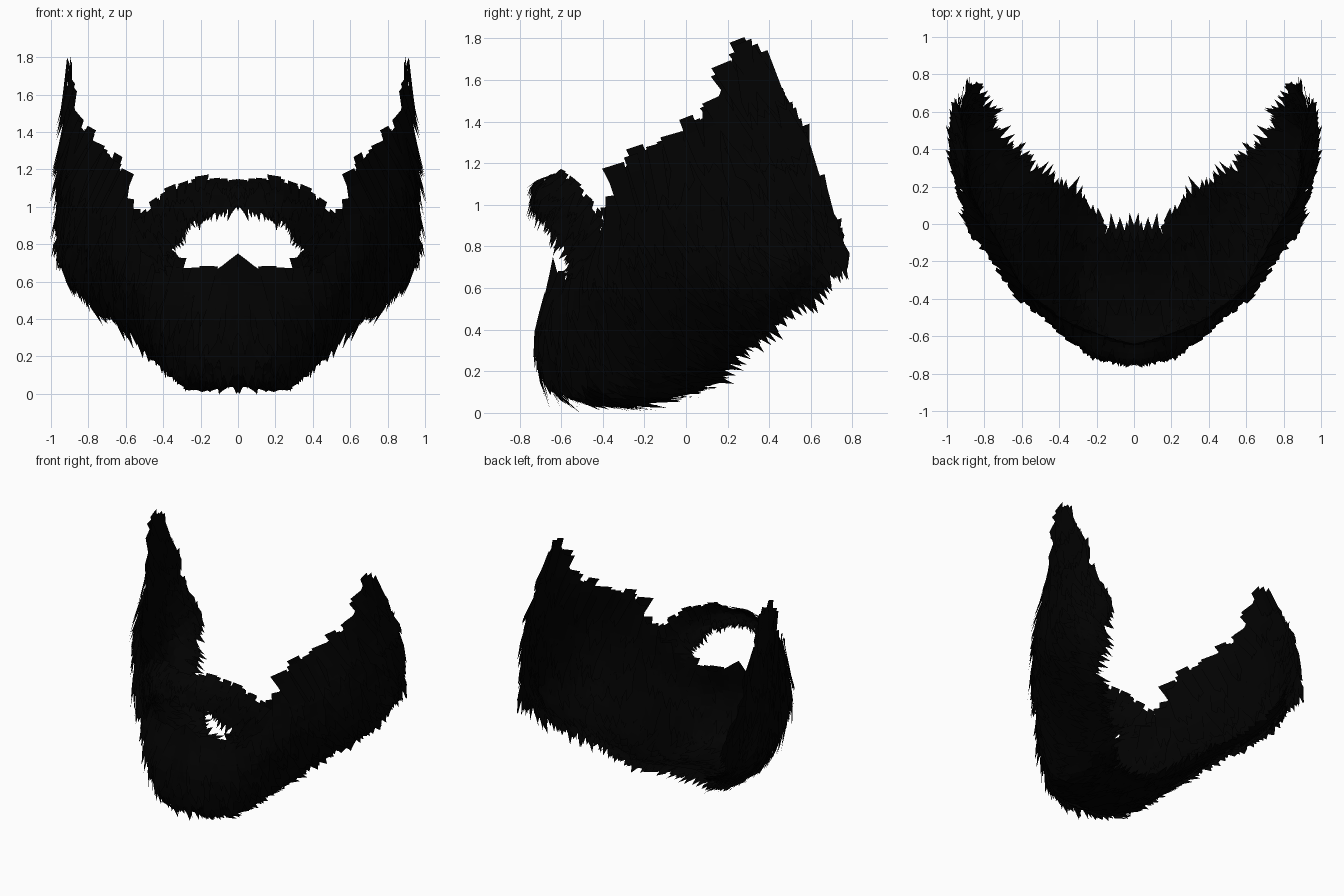
import bpy, bmesh, random
from math import floor
from mathutils import Vector

random.seed(4)
rnd = random.uniform

if "Cube" in bpy.data.objects:
    bpy.data.objects.remove(bpy.data.objects["Cube"], do_unlink=True)

black = bpy.data.materials.new("black_hair")
black.use_nodes = True
hair_colour = (0.0004, 0.0004, 0.0004, 1)
black.diffuse_color = hair_colour
shader = next(n for n in black.node_tree.nodes if n.type == "BSDF_PRINCIPLED")
shader.inputs["Base Color"].default_value = hair_colour
shader.inputs["Roughness"].default_value = 0.9

# Guide columns for one half, chin centre to sideburn, each running from the
# top edge over the jaw to the edge under the neck
BEARD = [
    [(0, -.64, .75), (0, -.7, .4), (0, -.63, .13), (0, -.36, .08), (0, -.1, .12)],
    [(.17, -.6, .64), (.19, -.67, .4), (.2, -.59, .13), (.2, -.31, .07), (.2, -.05, .12)],
    [(.35, -.53, .69), (.37, -.55, .42), (.34, -.43, .15), (.3, -.15, .11), (.29, .08, .16)],
    [(.55, -.38, .91), (.55, -.39, .6), (.5, -.23, .35), (.44, 0, .24), (.39, .16, .24)],
    [(.63, -.28, 1.2), (.71, -.21, .84), (.7, -.05, .56), (.62, .14, .4), (.54, .26, .35)],
    [(.76, -.04, 1.34), (.85, 0, 1), (.86, .13, .7), (.8, .3, .54), (.69, .39, .46)],
    [(.86, .13, 1.47), (.92, .25, 1.15), (.935, .38, .85), (.92, .49, .7), (.81, .55, .61)],
    [(.9, .25, 1.75), (.93, .42, 1.3), (.935, .52, 1.08), (.9, .6, .86), (.85, .65, .73)],
    [(.9, .36, 1.71), (.925, .51, 1.35), (.925, .59, 1.1), (.89, .67, .92), (.85, .72, .75)],
]
# Moustache columns, from under the nose to the mouth corner
MOUSTACHE = [
    [(0, -.66, 1.13), (0, -.72, 1.09), (0, -.73, 1.02)],
    [(.2, -.6, 1.14), (.2, -.67, 1.06), (.2, -.68, .95)],
    [(.39, -.51, 1.06), (.37, -.56, .95), (.32, -.59, .85)],
    [(.54, -.4, .91), (.5, -.45, .8), (.39, -.53, .67)],
]


def spline(points, t):
    """Smooth curve through the points, extended past both ends."""
    n = len(points) - 1
    x = t * n
    i = min(max(floor(x), 0), n - 1)
    f = x - i
    b, c = points[i], points[i + 1]
    a = points[i - 1] if i > 0 else b * 2 - c
    d = points[i + 2] if i + 2 <= n else c * 2 - b
    return b + (c - a) * (f / 2) + (a * 2 - b * 5 + c * 4 - d) * (f * f / 2) \
        + (b * 3 - a - c * 3 + d) * (f ** 3 / 2)


class Patch:
    def __init__(self, columns):
        self.columns = [[Vector(p) for p in col] for col in columns]

    def at(self, u, v):
        return spline([spline(col, v) for col in self.columns], u)

    def frame(self, u, v):
        """Position, sideways direction, downward flow and outward normal."""
        p, e = self.at(u, v), 0.01
        down = (self.at(u, v + e) - p) / e
        normal = down.cross(self.at(u + e, v) - p).normalized()
        return p, normal.cross(down).normalized(), down, normal


def make_object(name, bm):
    mesh = bpy.data.meshes.new(name)
    bm.to_mesh(mesh)
    bm.free()
    mesh.materials.append(black)
    obj = bpy.data.objects.new(name, mesh)
    bpy.context.collection.objects.link(obj)
    obj.modifiers.new("mirror", "MIRROR")
    return obj


def base_sheet(name, patch, nu, nv):
    bm = bmesh.new()
    grid = [[bm.verts.new(patch.at(i / nu, j / nv)) for j in range(nv + 1)]
            for i in range(nu + 1)]
    for i in range(nu):
        for j in range(nv):
            bm.faces.new((grid[i][j], grid[i][j + 1], grid[i + 1][j + 1], grid[i + 1][j]))
    return make_object(name, bm)


def lock(bm, patch, u, v, width, length, lift, jag, side):
    """One flat lock of hair: two strips side by side ending in points."""
    reach = max(patch.frame(u, v)[2].length, 0.2)
    v -= max(0, rnd(-.3, 1) * jag / reach) if v <= 0 else 0
    end = min(v + length / reach, 1 + rnd(-.6, .4) * jag / reach)
    slant = rnd(-.3, .3) * length
    rows = []
    for k in range(4):
        t = k / 3
        p, across, down, normal = patch.frame(u, v + (end - v) * t)
        half = width * (1 - .15 * t) / 2
        base = p + normal * side * (.004 + lift * t) + across * slant * (t - .5)
        rows.append([bm.verts.new(base + across * half * s) for s in (-1, 0, 1)])
    for top, low in zip(rows, rows[1:]):
        for s in range(2):
            bm.faces.new((top[s], low[s], low[s + 1], top[s + 1]))
    flow = down.normalized() + normal * side * .2
    for a, b in zip(rows[-1], rows[-1][1:]):
        middle = (a.co + b.co) / 2
        tip = bm.verts.new(middle + flow * rnd(.2, 1) * width + across * rnd(-.02, .02))
        bm.faces.new((a, tip, b))


def locks(name, patch, count, width, length, lift, jag, rim, side=1):
    bm = bmesh.new()
    # Scattered overlapping locks
    for _ in range(count):
        lock(bm, patch, rnd(0, 1), rnd(.05, .82), width * rnd(.7, 1.3),
             length * rnd(.8, 1.2), rnd(.1, 1) * lift, jag, side)
    # Ragged rows along the upper and lower edges
    for i in range(rim):
        u = (i + .5) / rim
        if i > 1 or patch is moustache:
            lock(bm, patch, u, 0, width * rnd(.6, 1.1), length, lift * .6, jag, side)
        lock(bm, patch, u, rnd(.76, .83), width * rnd(.7, 1.2), length, lift * .6, jag, side)
    return make_object(name, bm)


beard = Patch(BEARD)
moustache = Patch(MOUSTACHE)

base_sheet("beard_base", beard, 32, 20)
locks("beard_outer_locks", beard, 400, .12, .26, .045, .06, 20)
locks("beard_inner_locks", beard, 200, .11, .24, .03, .05, 14, -1)

base_sheet("moustache_base", moustache, 14, 6)
locks("moustache_locks", moustache, 70, .075, .1, .03, .035, 11)
locks("moustache_inner_locks", moustache, 35, .07, .09, .02, .03, 7, -1)
